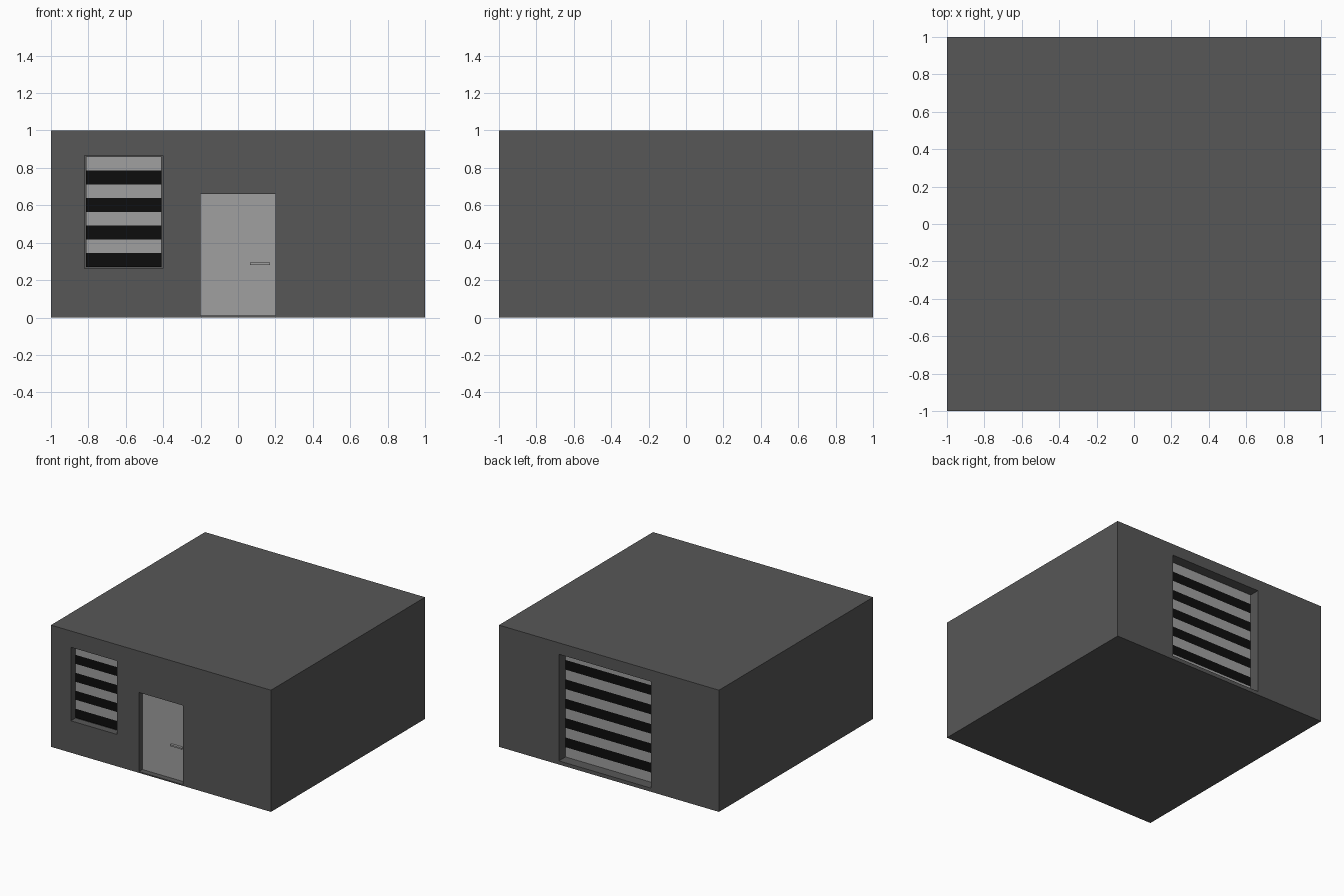
import bpy, bmesh
from mathutils import Vector

if "Cube" in bpy.data.objects:
    bpy.data.objects.remove(bpy.data.objects["Cube"])


def material(name, rgb):
    m = bpy.data.materials.new(name)
    m.diffuse_color = (*rgb, 1.0)
    m.use_nodes = True
    m.node_tree.nodes["Principled BSDF"].inputs["Base Color"].default_value = m.diffuse_color
    return m


WALL = material("dark_grey_wall", (0.095, 0.095, 0.095))
LIGHT = material("light_grey", (0.35, 0.35, 0.35))
BLACK = material("near_black", (0.004, 0.004, 0.004))


def box(name, lo, hi, mat):
    """Axis-aligned box between two corners."""
    lo, hi = Vector(lo), Vector(hi)
    bm = bmesh.new()
    bmesh.ops.create_cube(bm, size=1)
    for v in bm.verts:
        v.co = Vector([(lo[i] + hi[i]) / 2 + v.co[i] * (hi[i] - lo[i]) for i in range(3)])
    mesh = bpy.data.meshes.new(name)
    bm.to_mesh(mesh)
    bm.free()
    mesh.materials.append(mat)
    ob = bpy.data.objects.new(name, mesh)
    bpy.context.collection.objects.link(ob)
    return ob


def recess(target, lo, hi):
    """Cut a box-shaped recess into the target."""
    cutter = box("recess_cutter", lo, hi, WALL)
    cutter.hide_render = True
    mod = target.modifiers.new("recess", 'BOOLEAN')
    mod.operation = 'DIFFERENCE'
    mod.solver = 'EXACT'
    mod.object = cutter
    bpy.context.view_layer.objects.active = target
    bpy.ops.object.modifier_apply(modifier=mod.name)
    bpy.data.objects.remove(cutter)


def shutter(name, x0, x1, y0, y1, z0, z1, count):
    """Stack of alternating light and dark bands, light at the top."""
    h = (z1 - z0) / count
    for i in range(count):
        top = z1 - i * h
        box(f"{name}_slat_{i + 1}", (x0, y0, top - h), (x1, y1, top),
            BLACK if i % 2 else LIGHT)


# building body with openings for front window, door and back shutter
body = box("building_body", (-1, -1, 0), (1, 1, 1), WALL)
recess(body, (-0.82, -1.1, 0.262), (-0.40, -0.94, 0.866))
recess(body, (-0.20, -1.1, 0.01), (0.20, -0.945, 0.66))
recess(body, (-0.38, 0.905, 0.03), (0.455, 1.1, 0.906))

# front window shutter
shutter("window", -0.812, -0.408, -0.949, -0.94, 0.27, 0.86, 8)

# large back shutter
shutter("back_shutter", -0.38, 0.455, 0.905, 0.914, 0.03, 0.906, 11)

# door and handle
box("door", (-0.20, -0.954, 0.01), (0.20, -0.945, 0.66), LIGHT)
box("door_handle", (0.065, -0.975, 0.281), (0.17, -0.954, 0.293), LIGHT)
